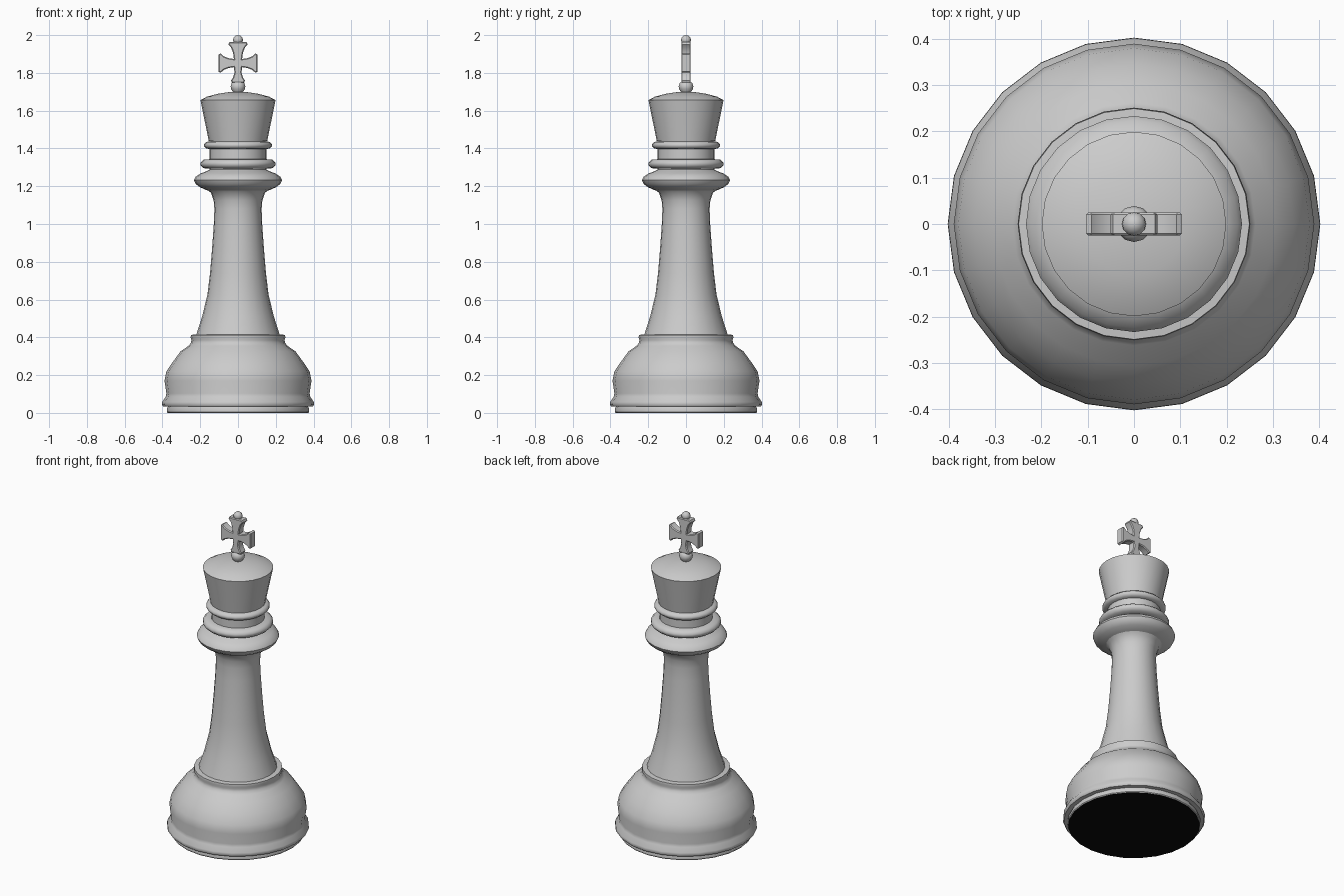
import bpy, bmesh, math
from mathutils import Matrix, Vector

cube = bpy.data.objects.get("Cube")
if cube:
    bpy.data.objects.remove(cube, do_unlink=True)


def make_material(name, value):
    mat = bpy.data.materials.new(name)
    mat.use_nodes = True
    colour = (value, value, value, 1)
    mat.diffuse_color = colour
    mat.node_tree.nodes["Principled BSDF"].inputs["Base Color"].default_value = colour
    return mat


grey = make_material("light grey", 0.6)
black = make_material("black felt", 0.003)


def finish(name, bm, angle=50):
    bmesh.ops.recalc_face_normals(bm, faces=bm.faces)
    mesh = bpy.data.meshes.new(name)
    bm.to_mesh(mesh)
    bm.free()
    mesh.materials.append(grey)
    obj = bpy.data.objects.new(name, mesh)
    bpy.context.collection.objects.link(obj)
    bpy.ops.object.select_all(action='DESELECT')
    obj.select_set(True)
    bpy.context.view_layer.objects.active = obj
    bpy.ops.object.shade_smooth_by_angle(angle=math.radians(angle))
    return obj


def lathe(name, profile, sides=24, angle=50):
    """Turn a (radius, height) profile around z; ends on the axis close to a point."""
    bm = bmesh.new()
    verts = [bm.verts.new((r, 0, z)) for r, z in profile]
    edges = [bm.edges.new(pair) for pair in zip(verts, verts[1:])]
    bmesh.ops.spin(bm, geom=verts + edges, cent=(0, 0, 0), axis=(0, 0, 1),
                   angle=math.tau, steps=sides, use_merge=True)
    bmesh.ops.remove_doubles(bm, verts=bm.verts, dist=0.0001)
    return finish(name, bm, angle)


# Felt pad: black underneath, grey rim
pad = lathe("felt_pad", [(0, 0), (.372, 0), (.376, .005), (.376, .024), (.37, .036), (0, .036)], angle=30)
pad.data.materials.append(black)
for face in pad.data.polygons:
    if face.normal.z < -.9:
        face.material_index = 1

# Base with its foot rim, bell and upper lip
lathe("base", [(.36, .034), (.396, .034), (.402, .042), (.401, .058), (.383, .085),
               (.379, .103), (.389, .17), (.379, .22), (.345, .27), (.305, .325),
               (.262, .355), (.25, .37), (.246, .385), (.251, .398), (.249, .413), (.2, .417)])

# Tapering stem, flaring into the collar
lathe("stem", [(.222, .41), (.19, .51), (.162, .625), (.148, .74), (.138, .86),
               (.128, 1.0), (.125, 1.08), (.129, 1.125), (.143, 1.165), (.168, 1.186)])

# Collar and the two neck rings
lathe("collar", [(.14, 1.172), (.168, 1.18), (.2, 1.194), (.224, 1.212), (.233, 1.232),
                 (.224, 1.25), (.197, 1.268), (.165, 1.28), (.15, 1.288)])
lathe("neck", [(.15, 1.28), (.15, 1.46)])


def ring(name, radius, height, half):
    inner = radius - half * 1.9
    lathe(name, [(inner, height - half), (radius - half * .6, height - half * .9),
                 (radius, height - half * .3), (radius, height + half * .3),
                 (radius - half * .6, height + half * .9), (inner, height + half)])


ring("lower_neck_ring", .198, 1.318, .025)
ring("upper_neck_ring", .179, 1.417, .02)

# Flared crown with a shallow domed top
lathe("crown", [(.14, 1.436), (.155, 1.44), (.163, 1.48), (.199, 1.656),
                (.165, 1.674), (.11, 1.689), (.05, 1.698), (0, 1.7)], angle=40)

# Bead under the cross
lathe("crown_bead", [(0, 1.695), (.026, 1.698), (.037, 1.715), (.039, 1.73),
                     (.034, 1.745), (.02, 1.757), (0, 1.76)], sides=12)

# Cross with flaring arms: (distance, half width) along one side of an arm
ARM = [(.022, .022), (.05, .026), (.075, .036), (.092, .051), (.104, .045)]
bm = bmesh.new()
outline = []
for quarter, stretch, squeeze in ((0, 1, 1), (1, 1.08, 1), (2, 1, 1), (3, 1, .72)):
    side = [(d * stretch, w if i == 0 else w * squeeze) for i, (d, w) in enumerate(ARM)]
    turn = Matrix.Rotation(-quarter * math.pi / 2, 4, 'Y')
    right = [(max(d, .022), -w) for d, w in side]
    left = [(max(d, .022), w) for d, w in reversed(side)]
    for d, w in right + left:
        if abs(d) < .025:
            d = .022
        outline.append(turn @ Vector((d, -.025, w)))
face = bm.faces.new([bm.verts.new(p) for p in outline])
bmesh.ops.remove_doubles(bm, verts=bm.verts, dist=0.001)
front = bm.faces[:]
solid = bmesh.ops.extrude_face_region(bm, geom=front, use_keep_orig=True)
bmesh.ops.translate(bm, vec=(0, .05, 0),
                    verts=[v for v in solid["geom"] if isinstance(v, bmesh.types.BMVert)])
bmesh.ops.recalc_face_normals(bm, faces=bm.faces)
rims = [e for e in bm.edges if any(len(f.verts) > 4 for f in e.link_faces)]
bmesh.ops.bevel(bm, geom=rims, offset=.005, segments=1, affect='EDGES')
cross = finish("cross", bm, 35)
cross.location.z = 1.852

# Small ball on top of the cross
bm = bmesh.new()
bmesh.ops.create_uvsphere(bm, u_segments=12, v_segments=8, radius=.026)
ball = finish("top_ball", bm, 60)
ball.location.z = 1.974
